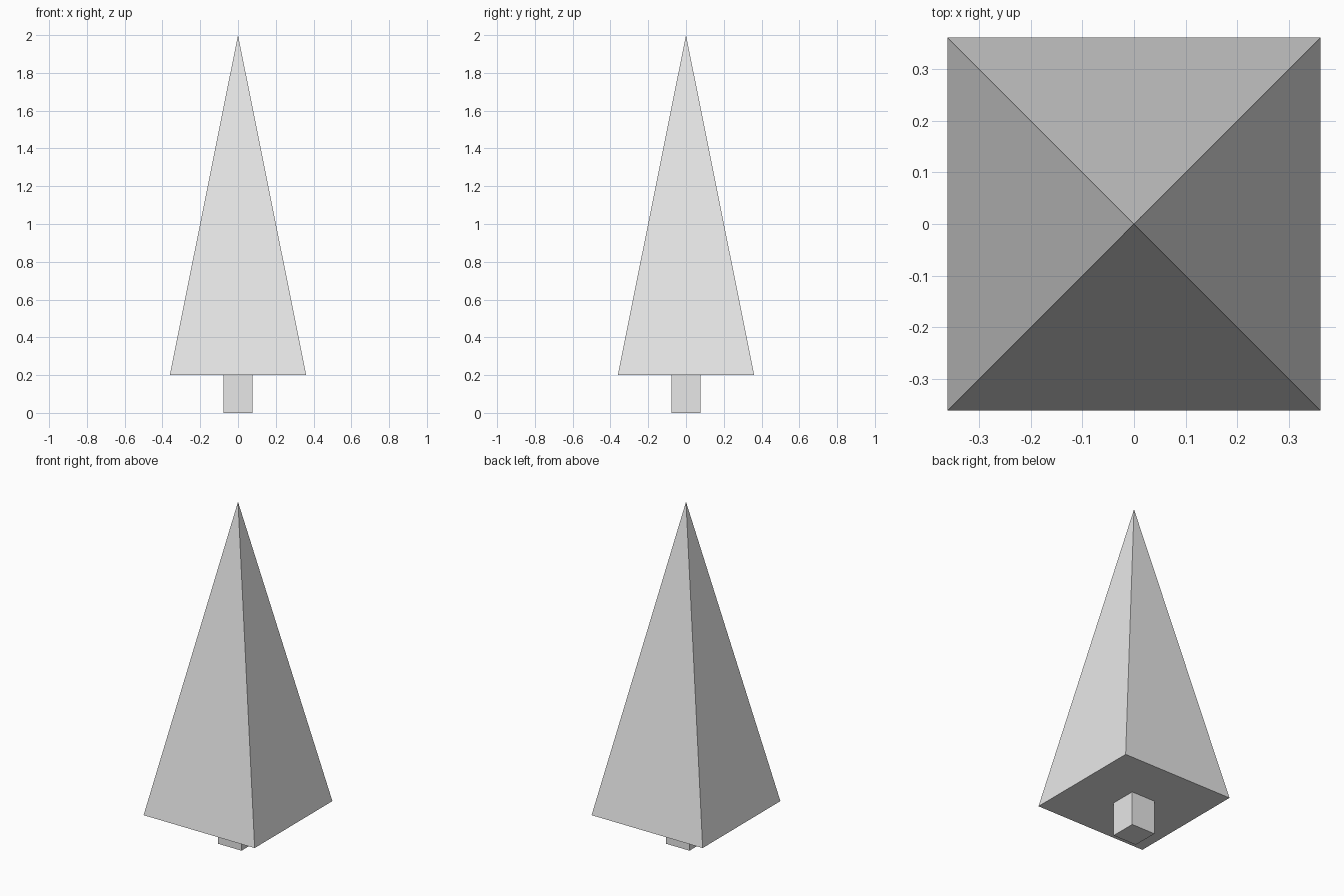
import bpy
import math

if "Cube" in bpy.data.objects:
    bpy.data.objects.remove(bpy.data.objects["Cube"])


def material(name, colour):
    mat = bpy.data.materials.new(name)
    mat.diffuse_color = colour
    mat.use_nodes = True
    mat.node_tree.nodes["Principled BSDF"].inputs["Base Color"].default_value = mat.diffuse_color
    return mat


def square_part(name, half_bottom, half_top, z0, z1, mat):
    """Four-sided frustum or pyramid with sides facing the axes."""
    bpy.ops.mesh.primitive_cone_add(
        vertices=4,
        radius1=half_bottom * math.sqrt(2),
        radius2=half_top * math.sqrt(2),
        depth=z1 - z0,
        location=(0, 0, (z0 + z1) / 2),
        rotation=(0, 0, math.pi / 4),
    )
    obj = bpy.context.object
    obj.name = name
    bpy.ops.object.transform_apply(location=True, rotation=True, scale=True)
    obj.data.materials.append(mat)
    return obj


light_grey = material("light_grey", (0.8, 0.8, 0.8, 1))

# Short square trunk
square_part("trunk", 0.077, 0.077, 0.0, 0.2, light_grey)

# Tall pyramid of foliage
square_part("foliage", 0.361, 0.0, 0.2, 2.0, light_grey)
